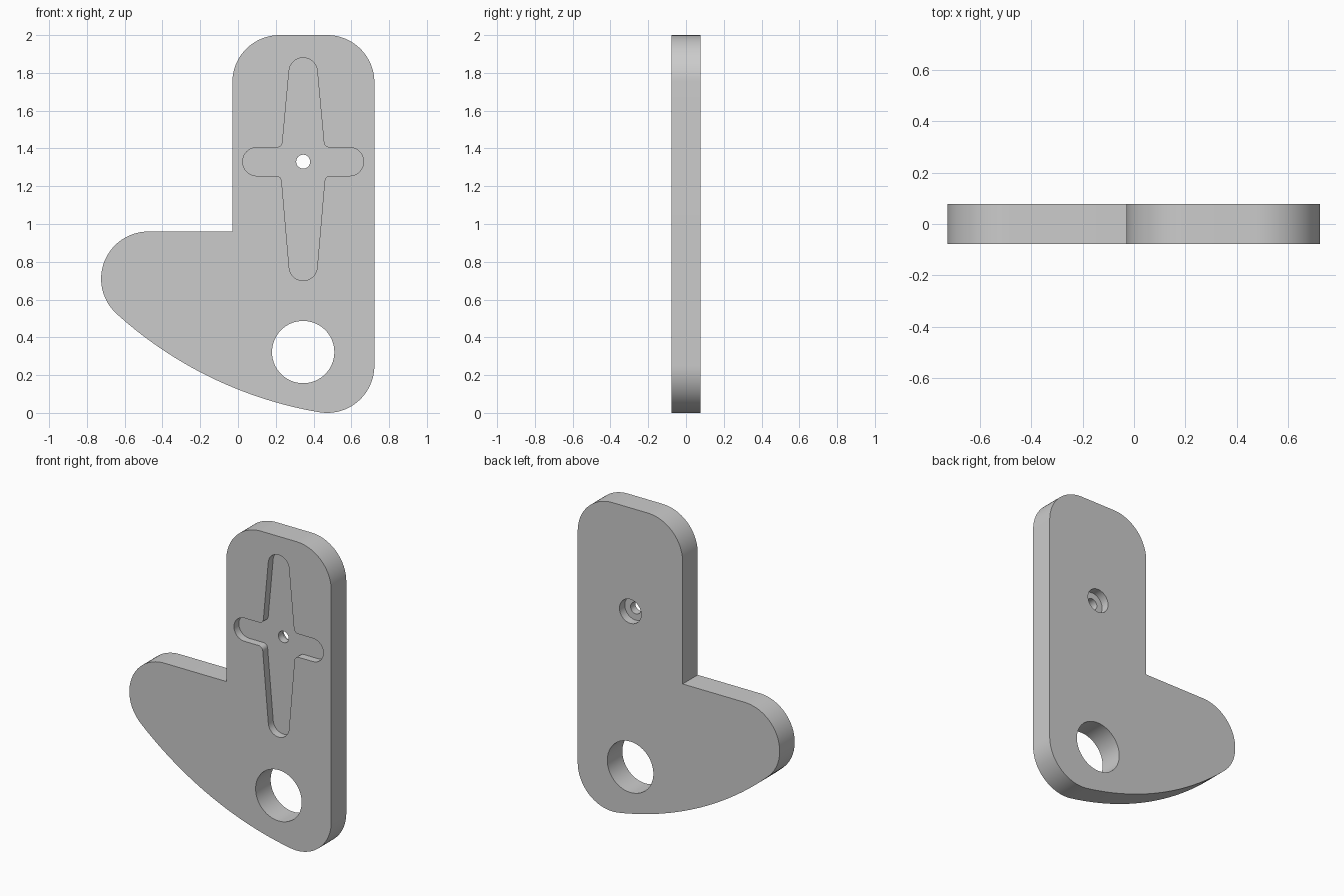
import bpy, bmesh
from math import radians, degrees, atan2, sqrt, sin, cos, pi, tan
from mathutils import Vector

cube = bpy.data.objects.get("Cube")
if cube:
    bpy.data.objects.remove(cube, do_unlink=True)

HALF = 0.077      # half of the plate thickness
POCKET = 0.05     # depth of the cross recess
BORE = 0.055      # depth of the rear counterbore
AXIS = 0.345      # x of the holes and cross
HUB = 1.33        # z of the cross centre

grey = bpy.data.materials.new("light grey")
grey.use_nodes = True
colour = (0.6, 0.6, 0.6, 1)
grey.diffuse_color = colour
grey.node_tree.nodes["Principled BSDF"].inputs["Base Color"].default_value = colour


def arc(cx, cz, r, start, end, steps=20):
    angles = [radians(start + (end - start) * i / steps) for i in range(steps + 1)]
    return [Vector((cx + r * cos(a), cz + r * sin(a))) for a in angles]


def rounded(corners, steps=10):
    """Fillet each (x, z, radius) corner of a closed polygon."""
    pts = [Vector(c[:2]) for c in corners]
    out = []
    for i, p in enumerate(pts):
        r = corners[i][2]
        u = (pts[i - 1] - p).normalized()
        v = (pts[(i + 1) % len(pts)] - p).normalized()
        half = u.angle(v) / 2
        centre = p + (u + v).normalized() * (r / sin(half))
        first = p + u * (r / tan(half)) - centre
        last = p + v * (r / tan(half)) - centre
        a0 = atan2(first.y, first.x)
        turn = (atan2(last.y, last.x) - a0 + pi) % (2 * pi) - pi
        out += arc(centre.x, centre.y, r, degrees(a0), degrees(a0 + turn), steps)
    return out


def prism(name, outline, y0, y1):
    """Extrude an x-z outline from y0 to y1."""
    bm = bmesh.new()
    face = bm.faces.new([bm.verts.new((p.x, y0, p.y)) for p in outline])
    side = bmesh.ops.extrude_face_region(bm, geom=[face])["geom"]
    bmesh.ops.translate(bm, vec=(0, y1 - y0, 0),
                        verts=[e for e in side if isinstance(e, bmesh.types.BMVert)])
    bmesh.ops.remove_doubles(bm, verts=bm.verts, dist=0.0005)
    bmesh.ops.recalc_face_normals(bm, faces=bm.faces)
    mesh = bpy.data.meshes.new(name)
    bm.to_mesh(mesh)
    bm.free()
    mesh.materials.append(grey)
    obj = bpy.data.objects.new(name, mesh)
    bpy.context.collection.objects.link(obj)
    return obj


# Plate outline: three equal corners and a long arc tangent to the lower two
R = 0.25
foot, toe = Vector((0.472, R)), Vector((-0.475, 0.71))
reach = 1.88
span = foot - toe
normal = Vector((-span.y, span.x)).normalized()
sweep = (foot + toe) / 2 + normal * sqrt(reach ** 2 - (span.length / 2) ** 2)
a_toe, a_foot = [degrees(atan2(d.y, d.x)) % 360 for d in (toe - sweep, foot - sweep)]

outline = arc(foot.x, 2 - R, R, 0, 90)
outline += arc(-0.03 + R, 2 - R, R, 90, 180)
outline += [Vector((-0.03, 0.96))]
outline += arc(toe.x, toe.y, R, 90, a_toe, 28)
outline += arc(sweep.x, sweep.y, reach + R, a_toe, a_foot, 36)[1:-1]
outline += arc(foot.x, foot.y, R, a_foot, 360, 24)
plate = prism("plate", outline, -HALF, HALF)

# Cross recess: right half, then mirrored to the left
right_half = [
    (0.068, 0.70, 0.074), (0.116, HUB - 0.075, 0.03),
    (0.32, HUB - 0.075, 0.0745), (0.32, HUB + 0.075, 0.0745),
    (0.112, HUB + 0.075, 0.03), (0.068, 1.88, 0.074)]
cross = [(AXIS + x, z, r) for x, z, r in right_half]
cross += [(AXIS - x, z, r) for x, z, r in reversed(right_half)]

cutters = [
    prism("cross_cutter", rounded(cross), -0.2, -HALF + POCKET),
    prism("large_hole_cutter", arc(AXIS, 0.322, 0.165, 0, 360, 64), -0.2, 0.2),
    prism("counterbore_cutter", arc(AXIS, HUB, 0.078, 0, 360, 40), HALF - BORE, 0.2),
    prism("pin_hole_cutter", arc(AXIS, HUB, 0.037, 0, 360, 32), -0.2, 0.2)]

# Cut the openings
bpy.ops.object.select_all(action='DESELECT')
plate.select_set(True)
bpy.context.view_layer.objects.active = plate
for cutter in cutters:
    cutter.hide_render = True
    mod = plate.modifiers.new(cutter.name, 'BOOLEAN')
    mod.operation = 'DIFFERENCE'
    mod.solver = 'EXACT'
    mod.object = cutter
    bpy.ops.object.modifier_apply(modifier=mod.name)
    bpy.data.objects.remove(cutter, do_unlink=True)

bpy.ops.object.shade_smooth_by_angle(angle=radians(30))
